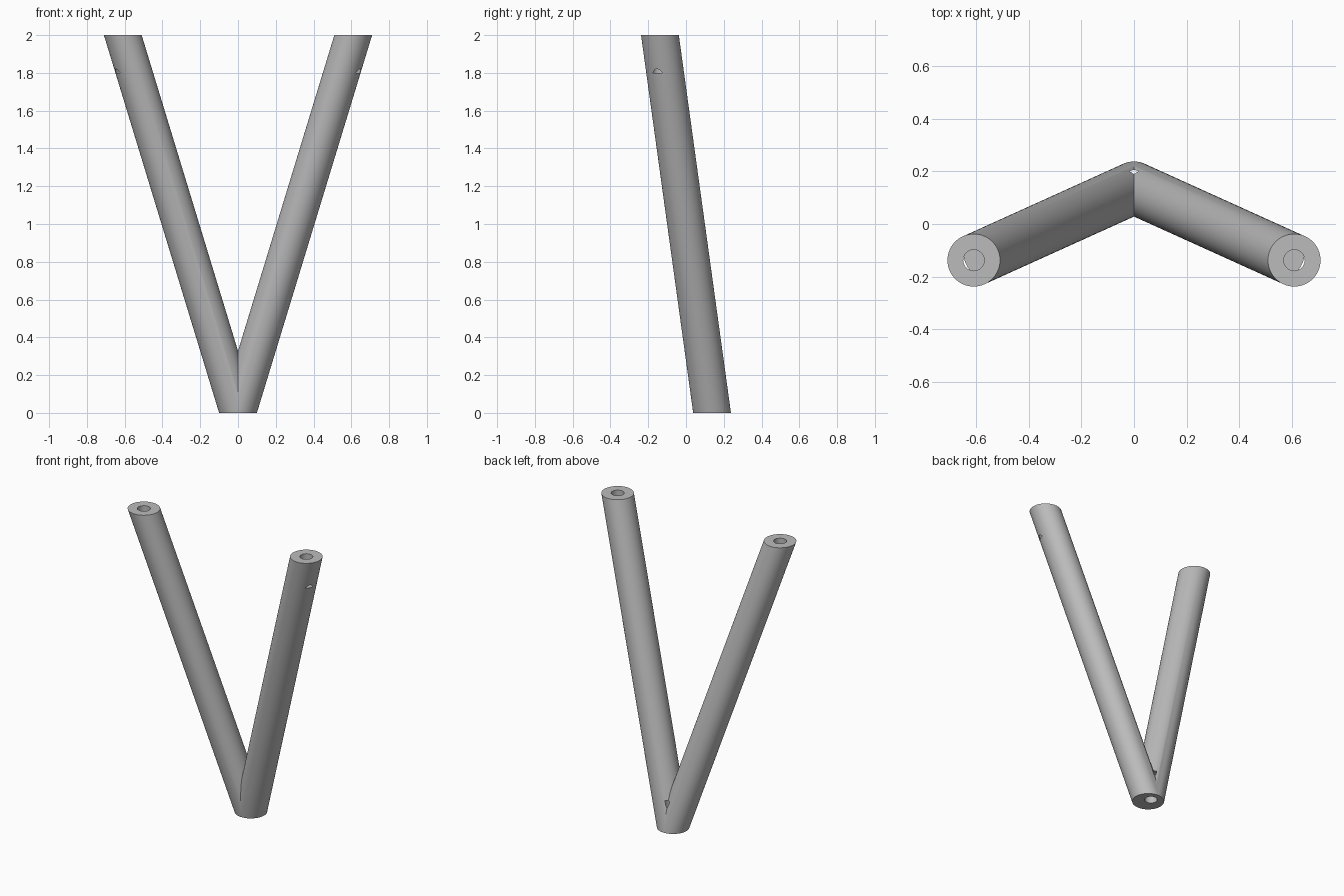
import bpy
import bmesh
from math import radians
from mathutils import Matrix, Vector

cube = bpy.data.objects.get("Cube")
if cube:
    bpy.data.objects.remove(cube, do_unlink=True)

HEIGHT, RADIUS, HOLE, DEPTH = 2.0, 0.1, 0.04, 0.2
FOOT = Vector((0, 0.138, 0))
TIP = Vector((0.61, -0.138, HEIGHT))

grey = bpy.data.materials.new("plain grey")
grey.use_nodes = True
grey.diffuse_color = (0.5, 0.5, 0.5, 1)
grey.node_tree.nodes["Principled BSDF"].inputs["Base Color"].default_value = (0.5, 0.5, 0.5, 1)


def make_object(name, bm):
    mesh = bpy.data.meshes.new(name)
    bm.to_mesh(mesh)
    bm.free()
    mesh.materials.append(grey)
    obj = bpy.data.objects.new(name, mesh)
    bpy.context.collection.objects.link(obj)
    return obj


def add_cylinder(bm, radius, depth, centre, segments):
    return bmesh.ops.create_cone(
        bm, cap_ends=True, segments=segments, radius1=radius, radius2=radius,
        depth=depth, matrix=Matrix.Translation(centre))["verts"]


# One leaning leg with level ends, trimmed on the centre plane
bm = bmesh.new()
add_cylinder(bm, RADIUS, HEIGHT, (0, 0, HEIGHT / 2), 96)
for v in bm.verts:
    v.co += FOOT.lerp(TIP, v.co.z / HEIGHT) - Vector((0, 0, v.co.z))
bmesh.ops.bisect_plane(bm, geom=bm.verts[:] + bm.edges[:] + bm.faces[:], dist=1e-5,
                       plane_co=(0, 0, 0), plane_no=(1, 0, 0), clear_inner=True)
frame = make_object("forked_legs", bm)

# Mirrored second leg
mirror = frame.modifiers.new("second_leg", "MIRROR")
mirror.merge_threshold = 0.0001

# Blind vertical holes in both tips and in the foot
bm = bmesh.new()
for side in (-1, 1):
    add_cylinder(bm, HOLE, 2 * DEPTH, (side * TIP.x, TIP.y, HEIGHT), 48)
add_cylinder(bm, HOLE, 2 * DEPTH, (0, FOOT.y + 0.027, 0), 48)
drill = make_object("hole_cutter", bm)
drill.hide_render = True
cut = frame.modifiers.new("holes", "BOOLEAN")
cut.operation = "DIFFERENCE"
cut.solver = "EXACT"
cut.object = drill

# Bake the shape, then smooth the round sides
bpy.ops.object.select_all(action="DESELECT")
bpy.context.view_layer.objects.active = frame
frame.select_set(True)
for name in ("second_leg", "holes"):
    bpy.ops.object.modifier_apply(modifier=name)
bpy.data.objects.remove(drill, do_unlink=True)
bpy.ops.object.shade_smooth_by_angle(angle=radians(30))
